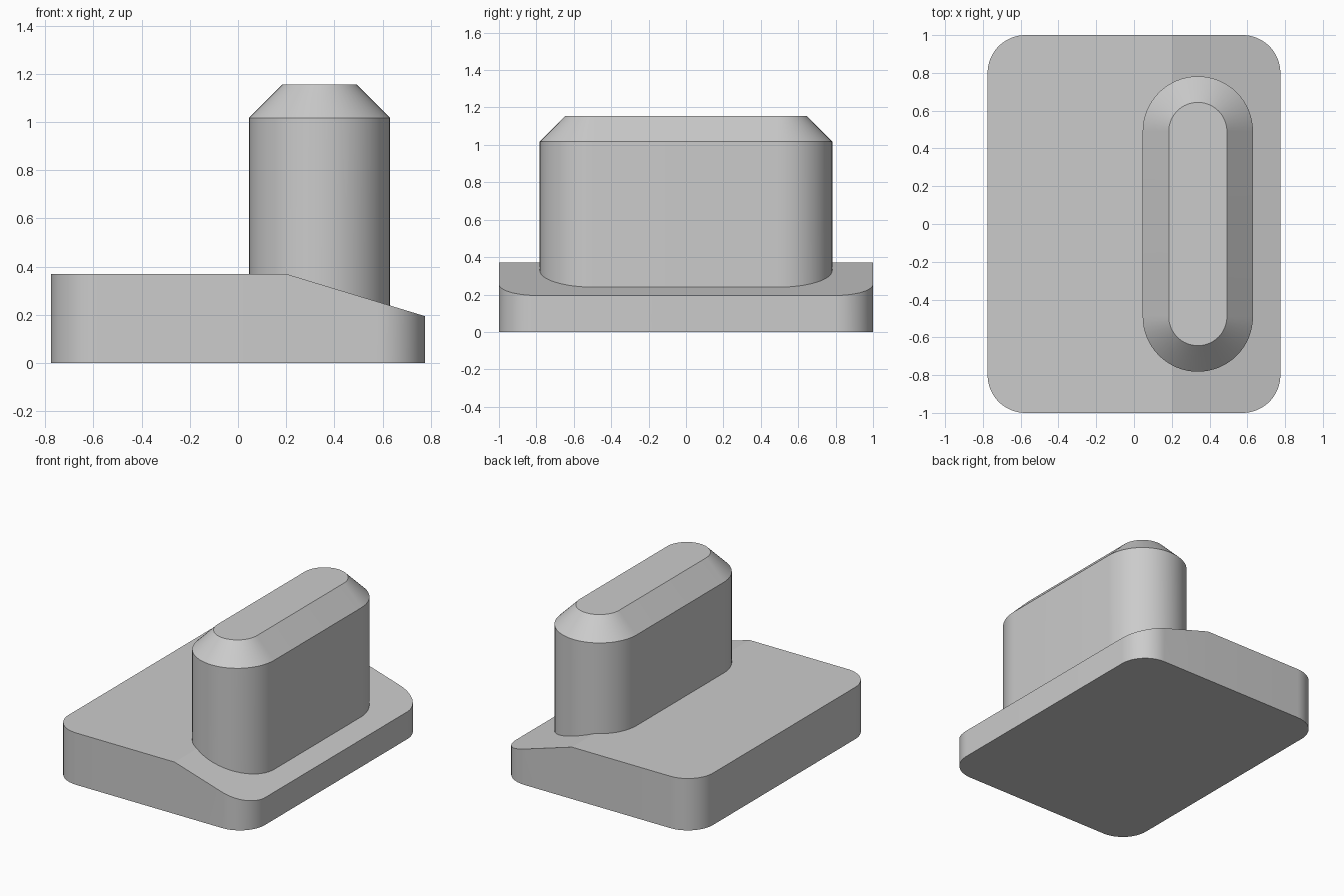
import bpy, bmesh
from math import cos, sin, pi, radians

cube = bpy.data.objects.get("Cube")
if cube:
    bpy.data.objects.remove(cube, do_unlink=True)

HALF_X, HALF_Y = 0.775, 1.0
CREASE_X, HIGH_Z, LOW_Z = 0.2, 0.37, 0.195

grey = bpy.data.materials.new("plain_grey")
grey.use_nodes = True
grey.diffuse_color = (0.6, 0.6, 0.6, 1)
grey.node_tree.nodes["Principled BSDF"].inputs["Base Color"].default_value = (0.6, 0.6, 0.6, 1)


def base_height(x):
    """Height of the base top, flat and then sloping down."""
    t = max(0, (x - CREASE_X) / (HALF_X - CREASE_X))
    return HIGH_Z + (LOW_Z - HIGH_Z) * t


def rounded_outline(cx, sx, sy, radius, steps):
    """Counter-clockwise corner arcs; sx, sy locate the arc centres."""
    points = []
    for i, (dx, dy) in enumerate([(1, 1), (-1, 1), (-1, -1), (1, -1)]):
        for k in range(steps + 1):
            a = (i + k / steps) * pi / 2
            p = (cx + dx * sx + radius * cos(a), dy * sy + radius * sin(a))
            if not points or abs(p[0] - points[-1][0]) + abs(p[1] - points[-1][1]) > 1e-5:
                points.append(p)
    return points


def add_ring(bm, outline, height):
    return [bm.verts.new((x, y, height(x))) for x, y in outline]


def bridge(bm, low, high):
    n = len(low)
    for i in range(n):
        j = (i + 1) % n
        bm.faces.new((low[i], low[j], high[j], high[i]))


def finish(bm, name):
    mesh = bpy.data.meshes.new(name)
    bmesh.ops.recalc_face_normals(bm, faces=bm.faces)
    bm.to_mesh(mesh)
    bm.free()
    mesh.materials.append(grey)
    obj = bpy.data.objects.new(name, mesh)
    bpy.context.collection.objects.link(obj)
    bpy.ops.object.select_all(action='DESELECT')
    obj.select_set(True)
    bpy.context.view_layer.objects.active = obj
    bpy.ops.object.shade_smooth_by_angle(angle=radians(12))
    return obj


# Base slab: rounded corners, top folded along the crease
steps, r = 16, 0.2
outline = rounded_outline(0, HALF_X - r, HALF_Y - r, r, steps)
outline.insert(3 * (steps + 1), (CREASE_X, -HALF_Y))
outline.insert(steps + 1, (CREASE_X, HALF_Y))
bm = bmesh.new()
bottom = add_ring(bm, outline, lambda x: 0)
top = add_ring(bm, outline, base_height)
bridge(bm, bottom, top)
bm.faces.new(bottom[::-1])
bm.faces.new([v for v in top if v.co.x <= CREASE_X + 1e-5])
first, last = steps + 1, 3 * (steps + 1) + 1
bm.faces.new(top[last:] + top[:first + 1])
finish(bm, "base")

# Upright peg: stadium section with a chamfered top, foot sunk into the base
PEG_X, PEG_R, STRAIGHT, CHAMFER = 0.338, 0.292, 0.49, 0.138
wide = rounded_outline(PEG_X, 0, STRAIGHT, PEG_R, steps)
narrow = rounded_outline(PEG_X, 0, STRAIGHT, PEG_R - CHAMFER, steps)
bm = bmesh.new()
foot = add_ring(bm, wide, lambda x: base_height(x) - 0.02)
shoulder = add_ring(bm, wide, lambda x: 1.017)
crown = add_ring(bm, narrow, lambda x: 1.155)
bridge(bm, foot, shoulder)
bridge(bm, shoulder, crown)
bm.faces.new(crown)
finish(bm, "peg")
